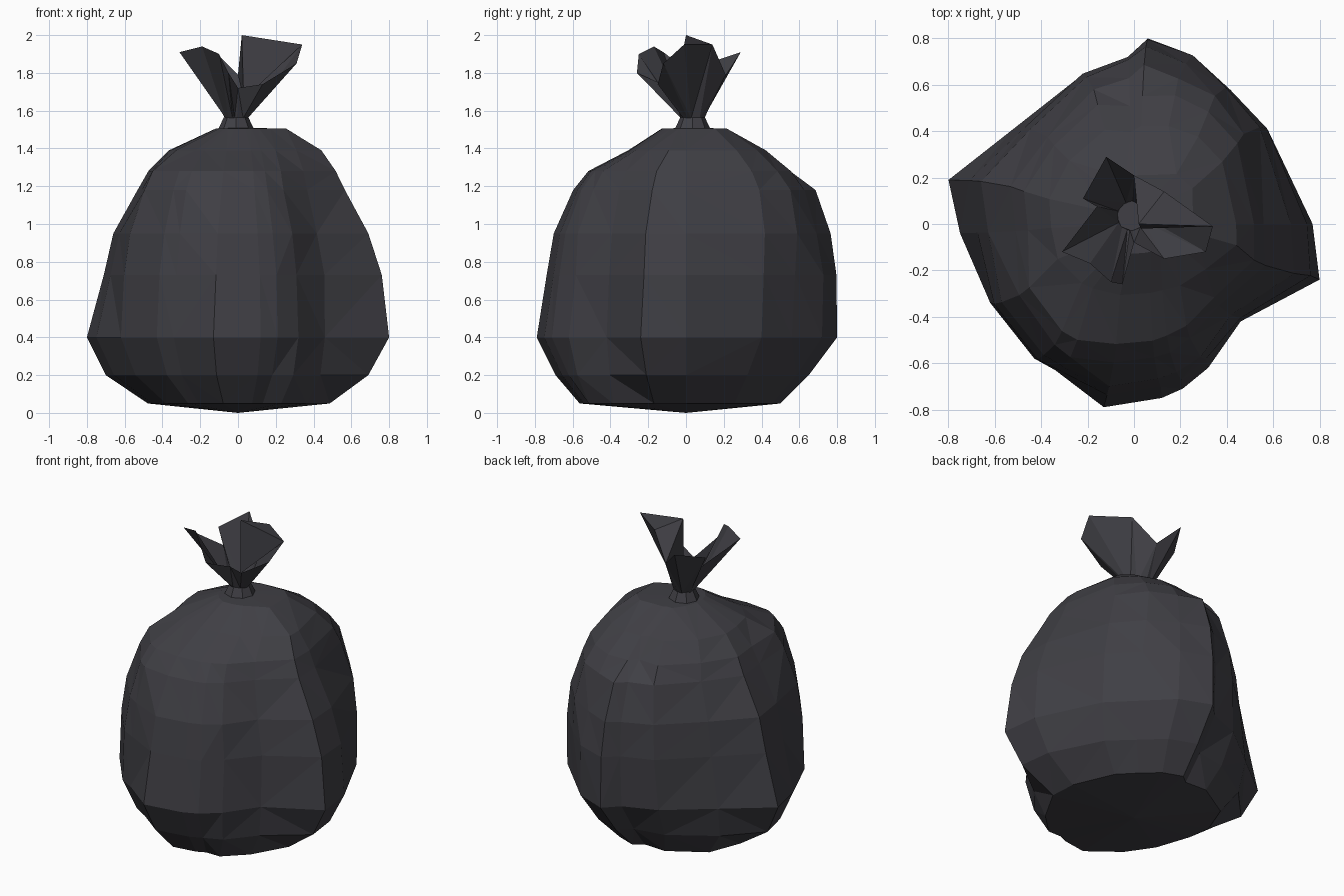
import bpy, bmesh, math, random
from mathutils import Vector

if "Cube" in bpy.data.objects:
    bpy.data.objects.remove(bpy.data.objects["Cube"])

random.seed(4)
mat = bpy.data.materials.new("black plastic")
mat.diffuse_color = (0.05, 0.049, 0.058, 1)
mat.use_nodes = True
mat.node_tree.nodes["Principled BSDF"].inputs["Base Color"].default_value = mat.diffuse_color


def finish(bm, name, recalc=True):
    if recalc:
        bmesh.ops.recalc_face_normals(bm, faces=bm.faces)
    me = bpy.data.meshes.new(name)
    bm.to_mesh(me)
    bm.free()
    me.materials.append(mat)
    ob = bpy.data.objects.new(name, me)
    bpy.context.collection.objects.link(ob)
    return ob


def bridge(bm, a, b):
    n = len(a)
    for i in range(n):
        j = (i + 1) % n
        # split each quad along its shorter diagonal
        if (a[i].co - b[j].co).length < (a[j].co - b[i].co).length:
            tris = ((a[i], a[j], b[j]), (a[i], b[j], b[i]))
        else:
            tris = ((a[i], a[j], b[i]), (a[j], b[j], b[i]))
        for t in tris:
            bm.faces.new(t)


# Bag body: a lumpy plan outline, scaled at each height
outline = [(.80, -.24), (.77, 0), (.58, .40), (.42, .56), (.26, .72), (.06, .80), (-.03, .71),
           (-.24, .63), (-.52, .41), (-.80, .19), (-.75, -.04), (-.62, -.34), (-.43, -.58),
           (-.34, -.63), (-.13, -.79), (.12, -.75), (.21, -.71), (.32, -.62), (.46, -.42)]
# z, reach to left, right, front, back, roundness, then gains:
# back right corner, front left corner, flat panels
levels = [(.05, .48, .49, .57, .50, .2, 1, 1, 1.22), (.20, .70, .69, .70, .65, 0, 1, 1, 1.1),
          (.40, .80, .80, .80, .80, 0, 1, 1, 1), (.73, .72, .77, .75, .80, .1, 1.02, 1.06, 1),
          (.95, .66, .69, .71, .77, .2, 1.05, 1.08, 1), (1.18, .54, .58, .61, .69, .3, 1.09, 1.15, 1),
          (1.28, .48, .53, .53, .60, .35, 1.10, 1.15, 1.04), (1.39, .37, .45, .31, .46, .45, 1.10, 1.08, 1.06),
          (1.505, .12, .26, .13, .23, .5, 1, 1, 1)]
bm = bmesh.new()
rings = []
for z, left, right, front, back, rnd, full_b, full_f, flat in levels:
    ring = []
    for k, (x, y) in enumerate(outline):
        d = Vector((x, y))
        p = d.lerp(d.normalized() * .8, rnd) / .8
        s = 1 + random.uniform(-.012, .012) * (0.45 < z < 1.3)
        if k in (2, 3):
            s *= full_b
        if k in (11, 12, 13):
            s *= full_f
        if k in (8, 18):
            s *= flat
        if k in (7, 17):
            s *= .4 + .6 * flat
        if k in (5, 6) and z > 1.25:          # crease at the back
            s *= .92
        if k in (2, 3) and z > 1.5:           # raised fold beside the neck
            s *= 1.25
        px = p.x * s * (right if p.x > 0 else left)
        py = p.y * s * (back if p.y > 0 else front)
        ring.append(bm.verts.new((max(-left, min(right, px)), max(-front, min(back, py)), z)))
    rings.append(ring)
for a, b in zip(rings, rings[1:]):
    bridge(bm, a, b)
for ring, tip in ((rings[0], (0, 0, 0)), (rings[-1], (-.01, .035, 1.51))):
    c = bm.verts.new(tip)
    for i, v in enumerate(ring):
        bm.faces.new((v, ring[(i + 1) % len(ring)], c))
finish(bm, "bag_body")

# Tied neck
bm = bmesh.new()
loops = []
for z, r in ((1.49, .10), (1.565, .065)):
    loops.append([bm.verts.new((-.01 + r * math.cos(i * math.pi / 4), .035 + r * math.sin(i * math.pi / 4), z))
                  for i in range(8)])
bridge(bm, *loops)
bm.faces.new(loops[-1])
finish(bm, "tied_neck")

# Loose flaps flaring out of the neck
rim_points = [(.34, -.01, 1.95), (.13, .14, 1.95), (0, .21, 1.79), (-.12, .29, 1.91), (-.22, .11, 1.85),
              (-.16, .075, 1.76), (-.31, -.12, 1.91), (-.19, -.17, 1.94), (-.10, -.25, 1.90),
              (-.05, -.26, 1.80), (.0, -.08, 1.72), (.13, -.15, 1.74), (.31, -.12, 1.85)]
bm = bmesh.new()
rim = [bm.verts.new(p) for p in rim_points]
base = []
for x, y, z in rim_points:
    a = math.atan2(y - .035, x + .01)
    base.append(bm.verts.new((-.01 + .062 * math.cos(a), .035 + .062 * math.sin(a), 1.56)))
bridge(bm, base, rim)
# folded-over panel of the right flap
peak = bm.verts.new((.02, 0, 2.0))
fold = bm.verts.new((.03, -.02, 1.66))
for t in ((peak, rim[0], rim[1]), (peak, rim[1], rim[2]), (rim[0], peak, fold), (peak, rim[2], fold)):
    bm.faces.new(t)
finish(bm, "top_flaps", recalc=False)
